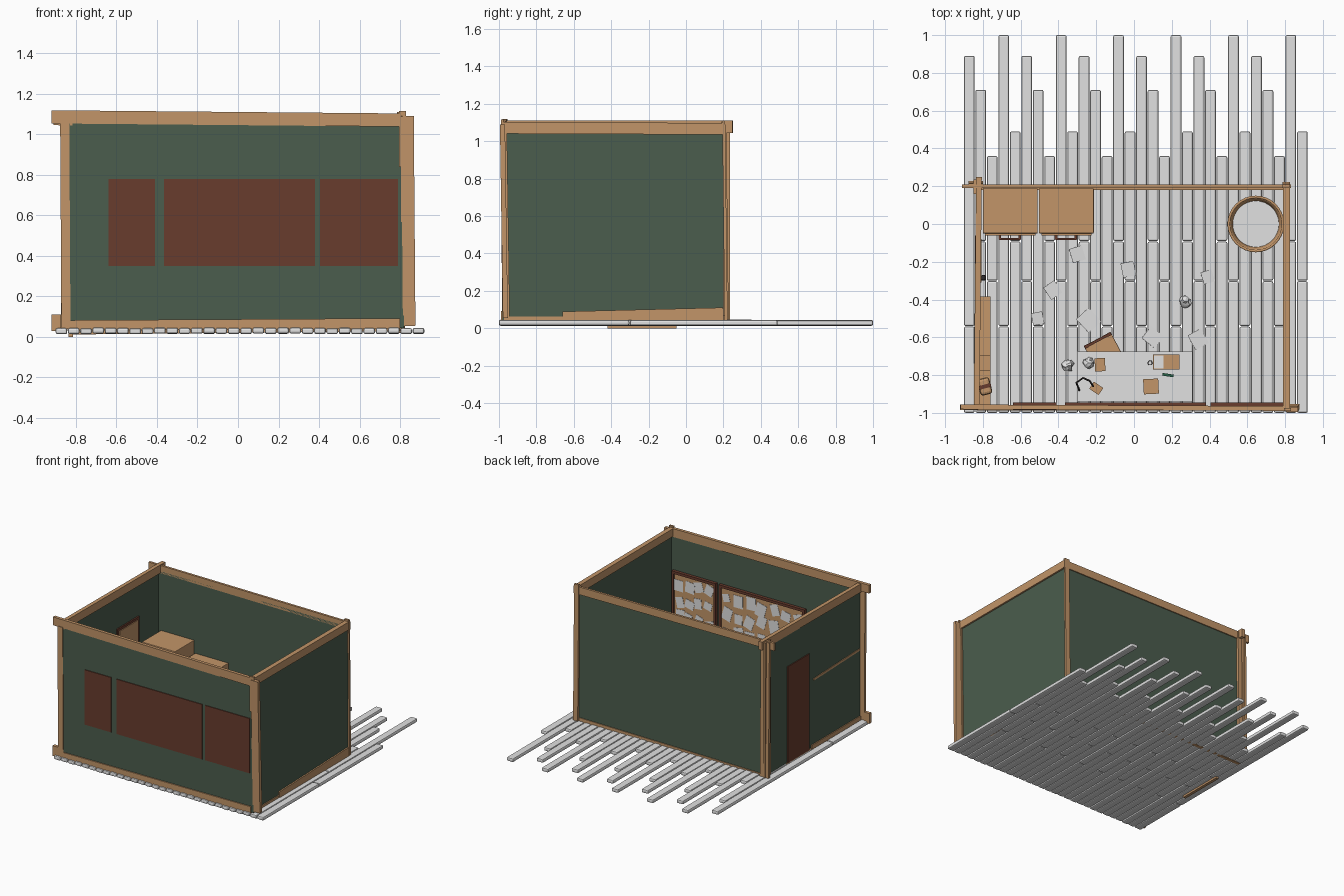
import bpy, bmesh, math, random
from mathutils import Matrix, Vector

if "Cube" in bpy.data.objects:
    bpy.data.objects.remove(bpy.data.objects["Cube"])

random.seed(4)


def material(name, r, g, b):
    m = bpy.data.materials.new(name)
    m.diffuse_color = (r, g, b, 1)
    m.use_nodes = True
    m.node_tree.nodes["Principled BSDF"].inputs["Base Color"].default_value = m.diffuse_color
    return m


WOOD = material("tan wood", 0.54, 0.30, 0.14)
GREEN = material("wall green", 0.07, 0.11, 0.075)
BROWN = material("red brown wood", 0.14, 0.045, 0.027)
WHITE = material("pale grey", 0.75, 0.75, 0.75)
BLACK = material("dark metal", 0.03, 0.025, 0.025)
PEN = material("pen green", 0.02, 0.12, 0.06)


def finish(bm, name, mat, bevel=0):
    me = bpy.data.meshes.new(name)
    bm.to_mesh(me)
    bm.free()
    me.materials.append(mat)
    ob = bpy.data.objects.new(name, me)
    bpy.context.collection.objects.link(ob)
    if bevel:
        mod = ob.modifiers.new("bevel", 'BEVEL')
        mod.width, mod.segments = bevel, 2
    return ob


def box(name, x, y, z, mat, rot=(0, 0, 0), bevel=0):
    """Box from (min, max) ranges, turned about its own centre."""
    bm = bmesh.new()
    size = [r[1] - r[0] for r in (x, y, z)]
    mid = Vector([(r[0] + r[1]) / 2 for r in (x, y, z)])
    turn = Matrix.Rotation(rot[2], 4, 'Z') @ Matrix.Rotation(rot[1], 4, 'Y') @ Matrix.Rotation(rot[0], 4, 'X')
    bmesh.ops.create_cube(bm, size=1, matrix=Matrix.Translation(mid) @ turn @ Matrix.Diagonal((*size, 1)))
    return finish(bm, name, mat, bevel)


def cbox(name, c, s, mat, rot=(0, 0, 0), bevel=0):
    return box(name, *[(c[i] - s[i] / 2, c[i] + s[i] / 2) for i in range(3)], mat, rot, bevel)


def lathe(name, centre, profile, mat, sides=32):
    """Revolve (radius, z) points about a vertical axis."""
    bm = bmesh.new()
    rings = [[bm.verts.new((centre[0] + r * math.cos(2 * math.pi * i / sides),
                            centre[1] + r * math.sin(2 * math.pi * i / sides), z))
              for i in range(sides)] for r, z in profile]
    for a, b in zip(rings, rings[1:]):
        for i in range(sides):
            j = (i + 1) % sides
            bm.faces.new((a[i], a[j], b[j], b[i]))
    for f in bm.faces:
        f.smooth = len(profile) > 2 and abs(f.normal.z) < 0.5
    return finish(bm, name, mat)


def tube(name, points, radius, mat):
    cu = bpy.data.curves.new(name, 'CURVE')
    cu.dimensions, cu.bevel_depth, cu.bevel_resolution, cu.use_fill_caps = '3D', radius, 2, True
    sp = cu.splines.new('POLY')
    sp.points.add(len(points) - 1)
    for p, q in zip(sp.points, points):
        p.co = (*q, 1)
    cu.materials.append(mat)
    ob = bpy.data.objects.new(name, cu)
    bpy.context.collection.objects.link(ob)


# Floor boards with staggered back ends
ends = (0.89, 0.71, 0.36, 1.0, 0.49)
for i in range(30):
    x = -0.872 + 0.0608 * i
    stops = [-1.0, (-0.54, -0.09, -0.3)[i % 3], ends[i % 5]]
    for j in range(2):
        dz = random.uniform(-0.002, 0.002)
        box("floor_board", (x - 0.0285, x + 0.0285), (stops[j], stops[j + 1] - (0.003 if j == 0 else 0)),
            (0.015 + dz, 0.044 + dz), WHITE, bevel=0.009)

# Walls
box("front_wall", (-0.835, 0.82), (-0.98, -0.97), (0.045, 1.06), GREEN)
box("back_wall", (-0.835, 0.815), (0.19, 0.2), (0.045, 1.06), GREEN)
box("left_wall", (-0.835, -0.825), (-0.975, 0.195), (0.045, 1.06), GREEN)
box("right_wall", (0.803, 0.813), (-0.975, 0.195), (0.045, 1.06), GREEN)

# Top rails, slightly crooked
box("front_top_rail", (-0.92, 0.82), (-0.985, -0.96), (1.046, 1.111), WOOD, (0, 0.009, -0.005))
box("back_top_rail", (-0.91, 0.83), (0.19, 0.208), (1.04, 1.10), WOOD, (0, 0.006, 0))
box("left_top_rail", (-0.842, -0.812), (-0.98, 0.25), (1.045, 1.11), WOOD, (0, 0, -0.01))
box("right_top_rail", (0.79, 0.826), (-0.98, 0.2), (1.038, 1.10), WOOD, (-0.004, 0, 0))

# Corner posts
box("front_left_post", (-0.875, -0.83), (-0.985, -0.965), (0.04, 1.06), WOOD, (0, -0.006, 0))
box("front_right_post", (0.81, 0.872), (-0.987, -0.96), (0.055, 1.09), WOOD, (0.015, -0.008, 0))
box("front_right_upper_post", (0.795, 0.83), (-0.99, -0.975), (0.84, 1.115), WOOD)
box("front_right_side_post", (0.805, 0.822), (-0.98, -0.95), (0.045, 1.09), WOOD, (0.015, 0, 0))
box("back_left_post", (-0.875, -0.80), (0.202, 0.222), (0.04, 1.10), WOOD, (0.012, 0, 0))
box("back_left_side_post", (-0.85, -0.832), (0.16, 0.235), (0.045, 1.10), WOOD)
box("back_right_post", (0.785, 0.825), (0.2, 0.216), (0.045, 1.11), WOOD, (0.012, 0, 0))

# Skirting boards
box("front_skirting", (-0.83, 0.80), (-0.988, -0.968), (0.035, 0.087), WOOD, (0, -0.006, 0))
box("front_skirting_end", (-0.92, -0.875), (-0.985, -0.96), (0.03, 0.11), WOOD)
box("right_skirting", (0.795, 0.824), (-0.66, 0.2), (0.03, 0.1), WOOD, (0.025, 0, 0))
box("right_skirting_low", (0.795, 0.82), (-0.97, -0.5), (0.03, 0.062), WOOD)
box("back_skirting", (-0.83, 0.8), (0.18, 0.206), (0.02, 0.06), WOOD, (0, -0.01, 0))
box("left_skirting", (-0.842, -0.815), (-0.97, -0.36), (0.03, 0.07), WOOD)
box("door_sill", (-0.838, -0.815), (-0.42, -0.05), (0.0, 0.05), WOOD)

# Pin boards set through the front wall, with pinned sheets
for x0, x1 in ((-0.64, -0.41), (-0.365, 0.38), (0.405, 0.79)):
    box("pin_board_back", (x0, x1), (-0.986, -0.958), (0.35, 0.78), BROWN)
    box("pin_board_cork", (x0 + 0.02, x1 - 0.02), (-0.96, -0.955), (0.37, 0.76), WOOD)
    for x in (x0 + 0.01, x1 - 0.01):
        cbox("pin_board_frame_side", (x, -0.953, 0.565), (0.02, 0.014, 0.43), BROWN)
    for z in (0.36, 0.77):
        cbox("pin_board_frame_rail", ((x0 + x1) / 2, -0.953, z), (x1 - x0, 0.014, 0.02), BROWN)
    cols = max(2, round((x1 - x0) / 0.1))
    for c in range(cols):
        for r in range(3):
            w = 0.055 + random.random() * 0.03
            cbox("pinned_sheet",
                 (x0 + 0.065 + (x1 - x0 - 0.13) * c / (cols - 1) + random.uniform(-0.012, 0.012),
                  -0.9535 + random.uniform(0, 0.002), 0.44 + 0.125 * r + random.uniform(-0.02, 0.02)),
                 (w, 0.002, w * random.uniform(0.8, 1.3)), WHITE, (0, random.uniform(-0.35, 0.35), 0))

# Door through the left wall
box("door_frame", (-0.842, -0.814), (-0.33, -0.06), (0.045, 0.80), BROWN)
box("door_leaf", (-0.816, -0.808), (-0.31, -0.08), (0.05, 0.78), WOOD)
cbox("door_knob", (-0.797, -0.285, 0.40), (0.024, 0.03, 0.03), BLACK, bevel=0.008)

# Wall shelf with boxes
box("shelf", (-0.84, -0.76), (-0.96, -0.385), (0.575, 0.592), WOOD, (-0.03, 0, 0))
for y in (-0.45, -0.88):
    cbox("shelf_bracket", (-0.80, y, 0.555), (0.05, 0.015, 0.04), BROWN)
cbox("shelf_box", (-0.79, -0.735, 0.63), (0.06, 0.08, 0.07), WOOD)
cbox("shelf_box", (-0.79, -0.86, 0.64), (0.065, 0.09, 0.08), WOOD, (0, 0, 0.25), 0.015)
cbox("shelf_box_band", (-0.79, -0.86, 0.645), (0.068, 0.02, 0.083), BROWN, (0, 0, 0.25))

# Filing cabinets
for x0, top in ((-0.80, 0.60), (-0.503, 0.50)):
    box("cabinet", (x0, x0 + 0.29), (-0.05, 0.188), (0.045, top), WOOD, bevel=0.004)
    for k in range(3):
        h = (top - 0.06) / 3
        z = 0.055 + h * k
        box("drawer_front", (x0 + 0.012, x0 + 0.278), (-0.062, -0.05), (z, z + h - 0.012), WOOD)
        for dx in (0.09, 0.195):
            cbox("drawer_handle_mount", (x0 + dx, -0.07, z + h * 0.55), (0.014, 0.022, 0.014), BROWN)
        cbox("drawer_handle", (x0 + 0.143, -0.08, z + h * 0.55), (0.11, 0.012, 0.02), BROWN)

# Waste bin
lathe("waste_bin", (0.645, 0.0), [(0.12, 0.045), (0.15, 0.33), (0.15, 0.35), (0.137, 0.35), (0.122, 0.07)], WOOD)
lathe("waste_bin_bottom", (0.645, 0.0), [(0.124, 0.075), (0.001, 0.075)], WHITE)

# Desk
T = 0.31
box("desk_top", (-0.30, 0.31), (-0.94, -0.675), (T - 0.025, T), WHITE)
for x in (-0.28, 0.29):
    for y in (-0.92, -0.695):
        cbox("desk_leg", (x, y, 0.165), (0.03, 0.03, 0.245), WHITE)
box("desk_drawers", (0.10, 0.27), (-0.92, -0.695), (0.09, T - 0.025), WHITE)

# Things on the desk
for x, y, w, d, h, a, m in ((0.17, -0.73, 0.14, 0.08, 0.025, 0, WOOD), (0.09, -0.86, 0.08, 0.08, 0.02, 0.05, WOOD),
                            (-0.18, -0.745, 0.055, 0.07, 0.02, 0.05, WOOD), (-0.2, -0.87, 0.06, 0.045, 0.03, -0.6, WOOD),
                            (0.13, -0.73, 0.05, 0.07, 0.03, 0, WHITE), (-0.05, -0.84, 0.08, 0.11, 0.003, 0.4, WHITE),
                            (0.06, -0.85, 0.15, 0.13, 0.004, 0.3, WHITE), (0.18, -0.80, 0.06, 0.014, 0.012, -0.15, PEN)):
    cbox("desk_item", (x, y, T + h / 2), (w, d, h), m, (0, 0, a))
lathe("cup", (0.085, -0.735), [(0.011, T), (0.013, T + 0.03), (0.009, T + 0.03), (0.009, T + 0.004)], BLACK, 12)
tube("desk_lamp_arm", [(-0.29, -0.88, T), (-0.305, -0.84, T + 0.07), (-0.27, -0.815, T + 0.12),
                       (-0.235, -0.83, T + 0.11), (-0.215, -0.86, T + 0.07)], 0.005, BLACK)

# Chair tucked under the desk
A = math.radians(28)
U, V = Vector((math.cos(A), math.sin(A), 0)), Vector((math.sin(A), -math.cos(A), 0))
C = Vector((-0.16, -0.675, 0))
cbox("chair_seat", C + Vector((0, 0, 0.19)), (0.16, 0.15, 0.02), WOOD, (0, 0, A), 0.004)
for s in (-1, 1):
    for t, top in ((-1, 0.37), (1, 0.18)):
        p = C + U * 0.07 * s + V * 0.067 * t
        cbox("chair_leg", (p.x, p.y, (top + 0.045) / 2), (0.018, 0.018, top - 0.045), BROWN, (0, 0, A))
p = C - V * 0.067
cbox("chair_back", (p.x, p.y, 0.33), (0.14, 0.014, 0.07), BROWN, (0, 0, A))

# Loose sheets on the floor
for x, y, s, a in ((-0.24, -0.51, 0.09, 0.75), (-0.51, -0.5, 0.06, 0.2), (0.1, -0.6, 0.08, 0.9), (0.34, -0.61, 0.08, 0.5),
                   (-0.3, -0.16, 0.07, 0.3), (-0.43, -0.35, 0.07, 0.6), (-0.03, -0.24, 0.07, 0.2), (0.39, -0.28, 0.06, 0.3)):
    cbox("floor_sheet", (x, y, 0.05), (s, s * 1.1, 0.003), WHITE, (0.05, 0.08, a))

# Crumpled paper balls
for x, y, z in ((-0.24, -0.735, T + 0.025), (-0.35, -0.75, 0.07), (0.27, -0.41, 0.07)):
    bm = bmesh.new()
    bmesh.ops.create_icosphere(bm, subdivisions=2, radius=0.035, matrix=Matrix.Translation((x, y, z)))
    for v in bm.verts:
        v.co = Vector((x, y, z)) + (v.co - Vector((x, y, z))) * random.uniform(0.6, 1.05)
    finish(bm, "crumpled_paper", WHITE)
